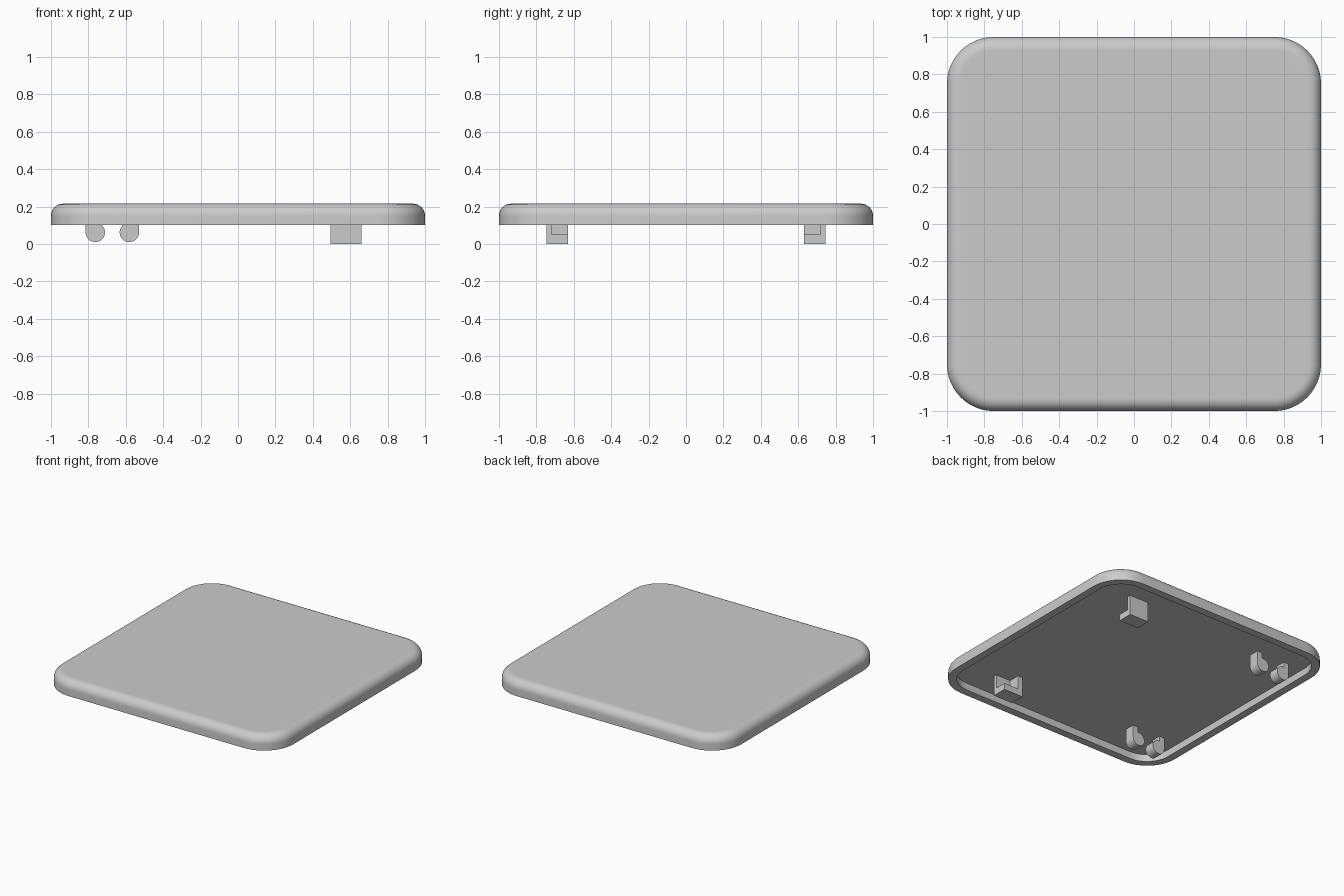
import bpy
import bmesh
from math import cos, sin, pi, radians

if "Cube" in bpy.data.objects:
    bpy.data.objects.remove(bpy.data.objects["Cube"])

GREY = (0.6, 0.6, 0.6, 1)
grey = bpy.data.materials.new("light grey plastic")
grey.use_nodes = True
grey.diffuse_color = GREY
grey.node_tree.nodes["Principled BSDF"].inputs["Base Color"].default_value = GREY

RIM, CEILING, TOP = 0.1, 0.155, 0.215
CORNER, WALL, FILLET = 0.25, 0.06, 0.065


def finish(bm, name):
    bmesh.ops.recalc_face_normals(bm, faces=bm.faces)
    mesh = bpy.data.meshes.new(name)
    bm.to_mesh(mesh)
    bm.free()
    mesh.materials.append(grey)
    obj = bpy.data.objects.new(name, mesh)
    bpy.context.collection.objects.link(obj)
    return obj


def select(obj):
    bpy.ops.object.select_all(action="DESELECT")
    obj.select_set(True)
    bpy.context.view_layer.objects.active = obj


def smooth(obj):
    select(obj)
    bpy.ops.object.shade_smooth_by_angle(angle=radians(35))


def mirror_y(obj):
    obj.modifiers.new("front and back", "MIRROR").use_axis = (False, True, False)


def box(name, x0, x1, y0, y1, z0, z1):
    bm = bmesh.new()
    bmesh.ops.create_cube(bm, size=1)
    for v in bm.verts:
        v.co = (x1 if v.co.x > 0 else x0,
                y1 if v.co.y > 0 else y0,
                z1 if v.co.z > 0 else z0)
    return finish(bm, name)


def rounded_ring(bm, inset, z, steps=12):
    """Rounded square, moved inwards by inset."""
    c, r = 1 - CORNER, CORNER - inset
    ring = []
    for q, (sx, sy) in enumerate(((1, 1), (-1, 1), (-1, -1), (1, -1))):
        for i in range(steps + 1):
            a = (q + i / steps) * pi / 2
            ring.append(bm.verts.new((sx * c + r * cos(a), sy * c + r * sin(a), z)))
    return ring


# Hollow lid: ceiling, inner wall, rim, outer wall, filleted top
profile = [(WALL, CEILING), (WALL, RIM), (0, RIM)]
for i in range(9):
    a = i / 8 * pi / 2
    profile.append((FILLET * (1 - cos(a)), TOP - FILLET * (1 - sin(a))))
profile.append((FILLET + 0.01, TOP))
bm = bmesh.new()
rings = [rounded_ring(bm, inset, z) for inset, z in profile]
for lower, upper in zip(rings, rings[1:]):
    for i in range(len(lower)):
        j = (i + 1) % len(lower)
        bm.faces.new((lower[i], lower[j], upper[j], upper[i]))
bm.faces.new(rings[0])
bm.faces.new(rings[-1])
smooth(finish(bm, "lid"))

# Corner brackets: block with a notch open to the side and the middle
bracket = box("corner_bracket", 0.495, 0.66, 0.63, 0.745, 0, CEILING)
cutter = box("notch_cutter", 0.535, 0.8, 0.5, 0.718, 0.05, 0.3)
cutter.hide_render = True
cut = bracket.modifiers.new("notch", "BOOLEAN")
cut.operation, cut.solver, cut.object = "DIFFERENCE", "EXACT", cutter
select(bracket)
bpy.ops.object.modifier_apply(modifier=cut.name)
bpy.data.objects.remove(cutter)
mirror_y(bracket)

# Clip jaws: straight posts ending in round beads that face each other
MIDDLE, REACH, BEAD = -0.672, 0.091, 0.052
for side, name in ((-1, "outer_clip_jaw"), (1, "inner_clip_jaw")):
    outline = [(REACH + BEAD, CEILING), (REACH + 0.009, CEILING)]
    for i in range(21):
        a = radians(80 + 280 * i / 20)
        outline.append((REACH + BEAD * cos(a), 0.062 + BEAD * sin(a)))
    bm = bmesh.new()
    face = bm.faces.new([bm.verts.new((MIDDLE + side * x, 0.64, z)) for x, z in outline])
    new = bmesh.ops.extrude_face_region(bm, geom=[face])["geom"]
    bmesh.ops.translate(bm, vec=(0, 0.08, 0),
                        verts=[v for v in new if isinstance(v, bmesh.types.BMVert)])
    jaw = finish(bm, name)
    smooth(jaw)
    mirror_y(jaw)
